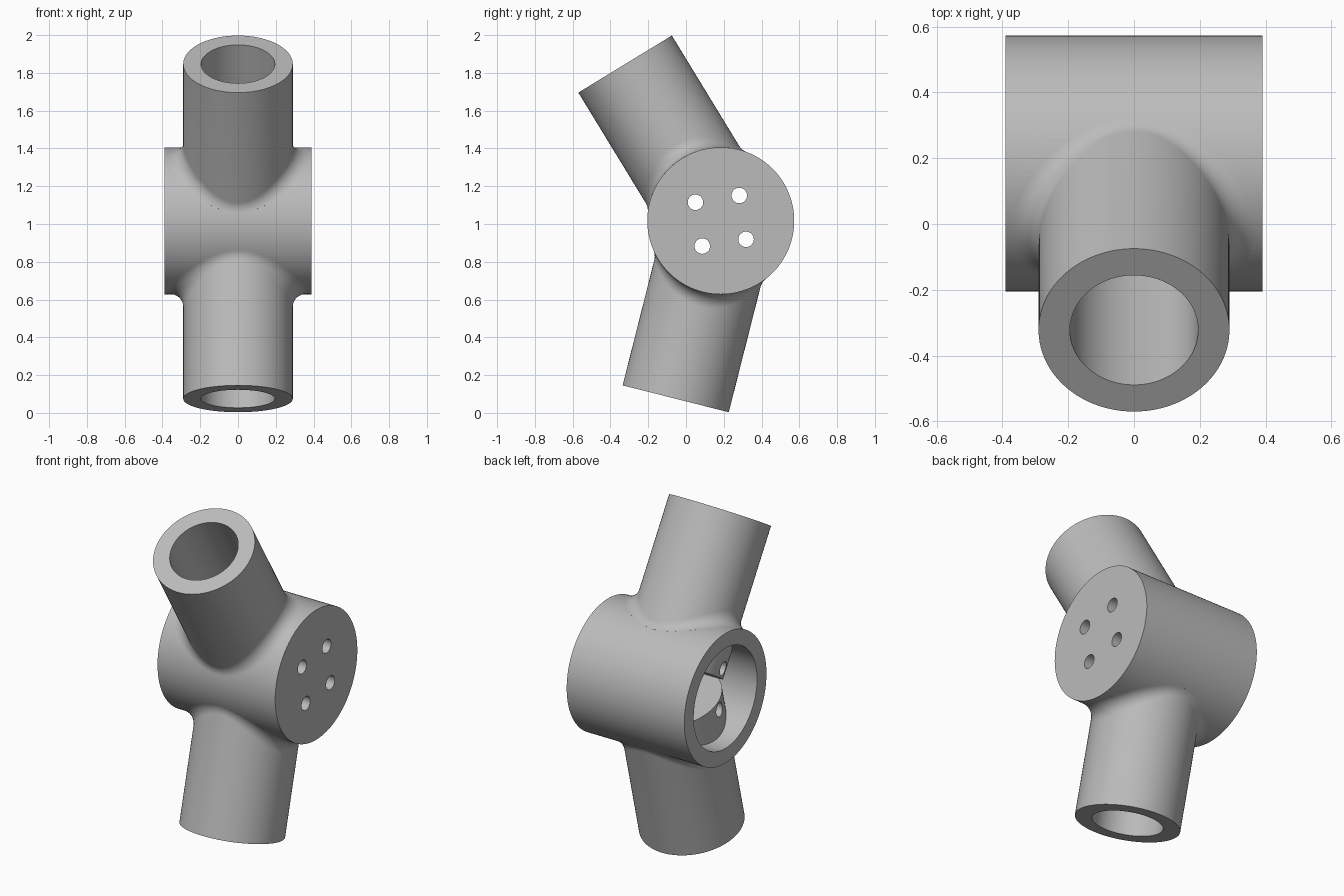
import bpy, bmesh
from math import sin, cos, pi, sqrt, radians, atan2
from mathutils import Matrix, Vector

cube = bpy.data.objects.get("Cube")
if cube:
    bpy.data.objects.remove(cube, do_unlink=True)

SEG = 128
CENTRE = Vector((0, 0.184, 1.017))
BODY_R, BODY_HALF, CAVITY_R, WALL = 0.389, 0.39, 0.30, 0.095
TUBE_R, BORE_R, TUBE_END, TUBE_START = 0.29, 0.195, 0.972, 0.10
FILLET = 0.08

grey = bpy.data.materials.new("plain_grey")
grey.use_nodes = True
GREY = (0.5, 0.5, 0.5, 1)
grey.diffuse_color = GREY
grey.node_tree.nodes["Principled BSDF"].inputs["Base Color"].default_value = GREY


def frame(axis, side):
    """Matrix at the hub centre whose local z is the axis and local x the side."""
    axis, side = Vector(axis).normalized(), Vector(side)
    rot = Matrix((side, axis.cross(side), axis)).transposed()
    return Matrix.Translation(CENTRE) @ rot.to_4x4()


def loft(name, rings, matrix):
    """Closed solid bridged through rings of equal point count."""
    bm = bmesh.new()
    loops = [[bm.verts.new(matrix @ Vector(p)) for p in ring] for ring in rings]
    for a, b in zip(loops, loops[1:]):
        n = len(a)
        for i in range(n):
            j = (i + 1) % n
            bm.faces.new((a[i], a[j], b[j], b[i]))
    bm.faces.new(loops[0])
    bm.faces.new(loops[-1])
    bmesh.ops.recalc_face_normals(bm, faces=bm.faces)
    mesh = bpy.data.meshes.new(name)
    bm.to_mesh(mesh)
    bm.free()
    mesh.materials.append(grey)
    obj = bpy.data.objects.new(name, mesh)
    bpy.context.collection.objects.link(obj)
    return obj


def circle(r, h, n=SEG, cx=0, cy=0):
    return [(cx + r * cos(2 * pi * i / n), cy + r * sin(2 * pi * i / n), h) for i in range(n)]


def tube_rings():
    """Tube skin with a rolling-ball fillet where it meets the round body."""
    steps = 10
    rings = [[] for _ in range(steps + 5)]
    for i in range(SEG):
        t = 2 * pi * i / SEG
        c, s = cos(t), sin(t)
        ball = Vector(((TUBE_R + FILLET) * c, (TUBE_R + FILLET) * s, 0))
        ball.z = sqrt((BODY_R + FILLET) ** 2 - ball.y ** 2)
        k = BODY_R / (BODY_R + FILLET)
        on_tube = Vector((TUBE_R * c, TUBE_R * s, ball.z))
        on_body = Vector((ball.x, ball.y * k, ball.z * k))
        a, b = (on_tube - ball).normalized(), (on_body - ball).normalized()
        rings[0].append((TUBE_R * c, TUBE_R * s, TUBE_END))
        for j in range(steps + 1):
            rings[1 + j].append(ball + FILLET * a.slerp(b, j / steps))
        # tuck the fillet edge inside the body wall, then carry on inward
        rings[-3].append((on_body.x, on_body.y * 0.975, on_body.z * 0.975))
        inner = sqrt((BODY_R - 0.04) ** 2 - (TUBE_R * s) ** 2)
        rings[-2].append((TUBE_R * c, TUBE_R * s, inner))
        rings[-1].append((TUBE_R * c, TUBE_R * s, TUBE_START))
    return rings


def combine(target, other, operation):
    mod = target.modifiers.new(operation.lower(), 'BOOLEAN')
    mod.object, mod.operation, mod.solver = other, operation, 'EXACT'
    bpy.context.view_layer.objects.active = target
    bpy.ops.object.modifier_apply(modifier=mod.name)
    bpy.data.objects.remove(other, do_unlink=True)


# Hub body: a round cup, open on the right side
x_frame = frame((1, 0, 0), (0, 1, 0))
hub = loft("pipe_joint", [circle(BODY_R, BODY_HALF), circle(BODY_R, -BODY_HALF),
                          circle(CAVITY_R, -BODY_HALF), circle(CAVITY_R, BODY_HALF - WALL)], x_frame)

# Upper and lower tubes, leaning forward
up, low = radians(31.4), radians(14.2)
tube_frames = [frame((0, -sin(up), cos(up)), (1, 0, 0)),
               frame((0, -sin(low), -cos(low)), (1, 0, 0))]
for m in tube_frames:
    combine(hub, loft("tube", tube_rings(), m), 'UNION')

# Blind bores in the tubes
for m in tube_frames:
    combine(hub, loft("bore", [circle(BORE_R, TUBE_START + WALL), circle(BORE_R, 1.2)], m), 'DIFFERENCE')

# Four screw holes through the hub
for k in range(4):
    a = radians(53.8) + k * pi / 2
    hole = [circle(0.041, h, 32, 0.166 * cos(a), 0.166 * sin(a)) for h in (-0.5, 0.5)]
    combine(hub, loft("screw_hole", hole, x_frame), 'DIFFERENCE')

# Smooth shading with crisp rims
bpy.ops.object.select_all(action='DESELECT')
hub.select_set(True)
bpy.context.view_layer.objects.active = hub
bpy.ops.object.shade_smooth_by_angle(angle=radians(30))
